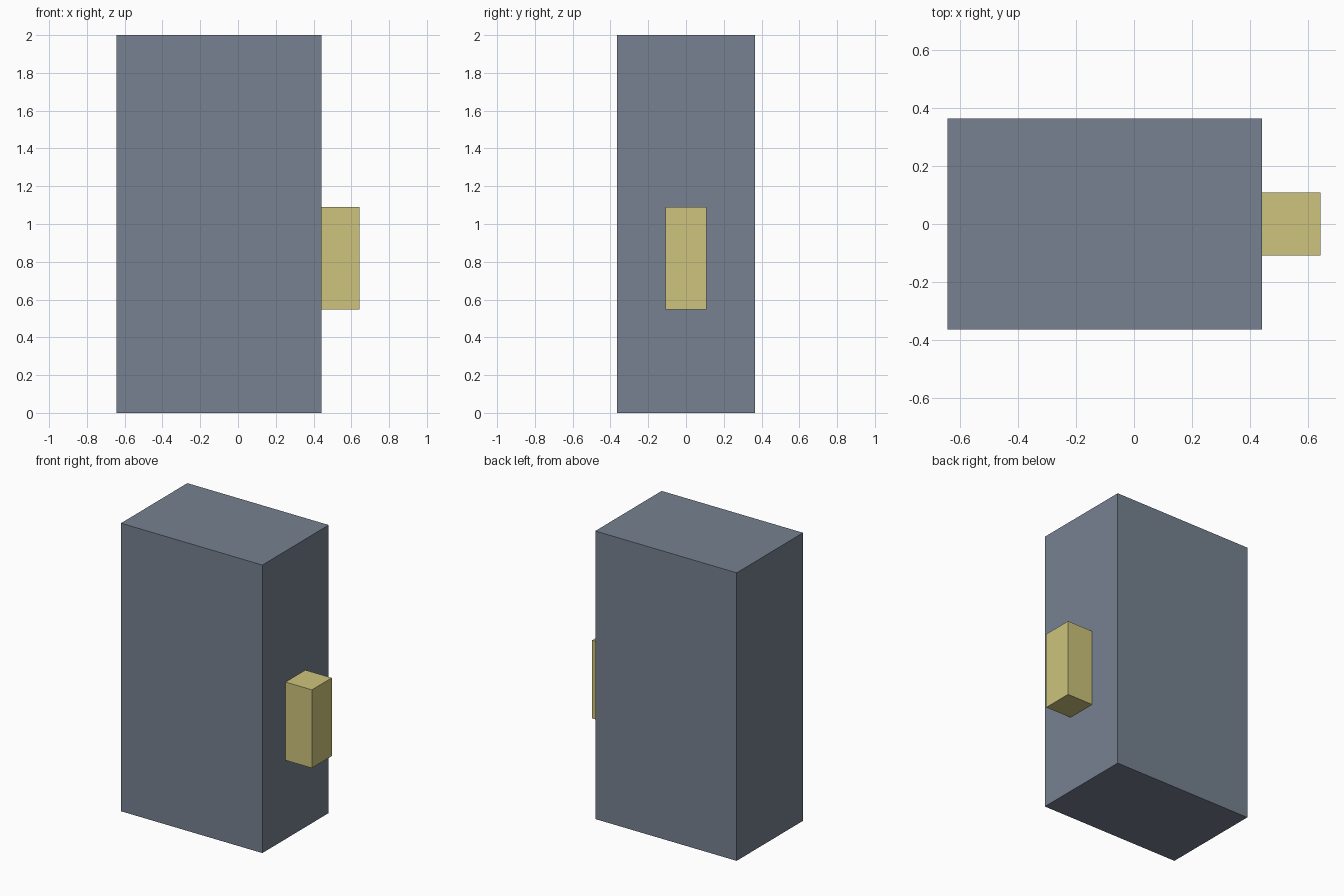
import bpy

if "Cube" in bpy.data.objects:
    bpy.data.objects.remove(bpy.data.objects["Cube"])


def material(name, color):
    mat = bpy.data.materials.new(name)
    mat.diffuse_color = color
    mat.use_nodes = True
    mat.node_tree.nodes["Principled BSDF"].inputs["Base Color"].default_value = mat.diffuse_color
    return mat


def box(name, low, high, mat):
    centre = [(a + b) / 2 for a, b in zip(low, high)]
    bpy.ops.mesh.primitive_cube_add(size=1, location=centre)
    obj = bpy.context.object
    obj.name = name
    obj.scale = [b - a for a, b in zip(low, high)]
    bpy.ops.object.transform_apply(location=False, rotation=False, scale=True)
    obj.data.materials.append(mat)
    return obj


slate = material("slate", (0.18, 0.22, 0.28, 1))
yellow = material("pale_yellow", (0.61, 0.55, 0.2, 1))

# Tall main block
box("main_body", (-0.644, -0.364, 0), (0.442, 0.364, 2), slate)

# Small block standing out from the right side
box("side_block", (0.442, -0.109, 0.547), (0.644, 0.109, 1.09), yellow)
